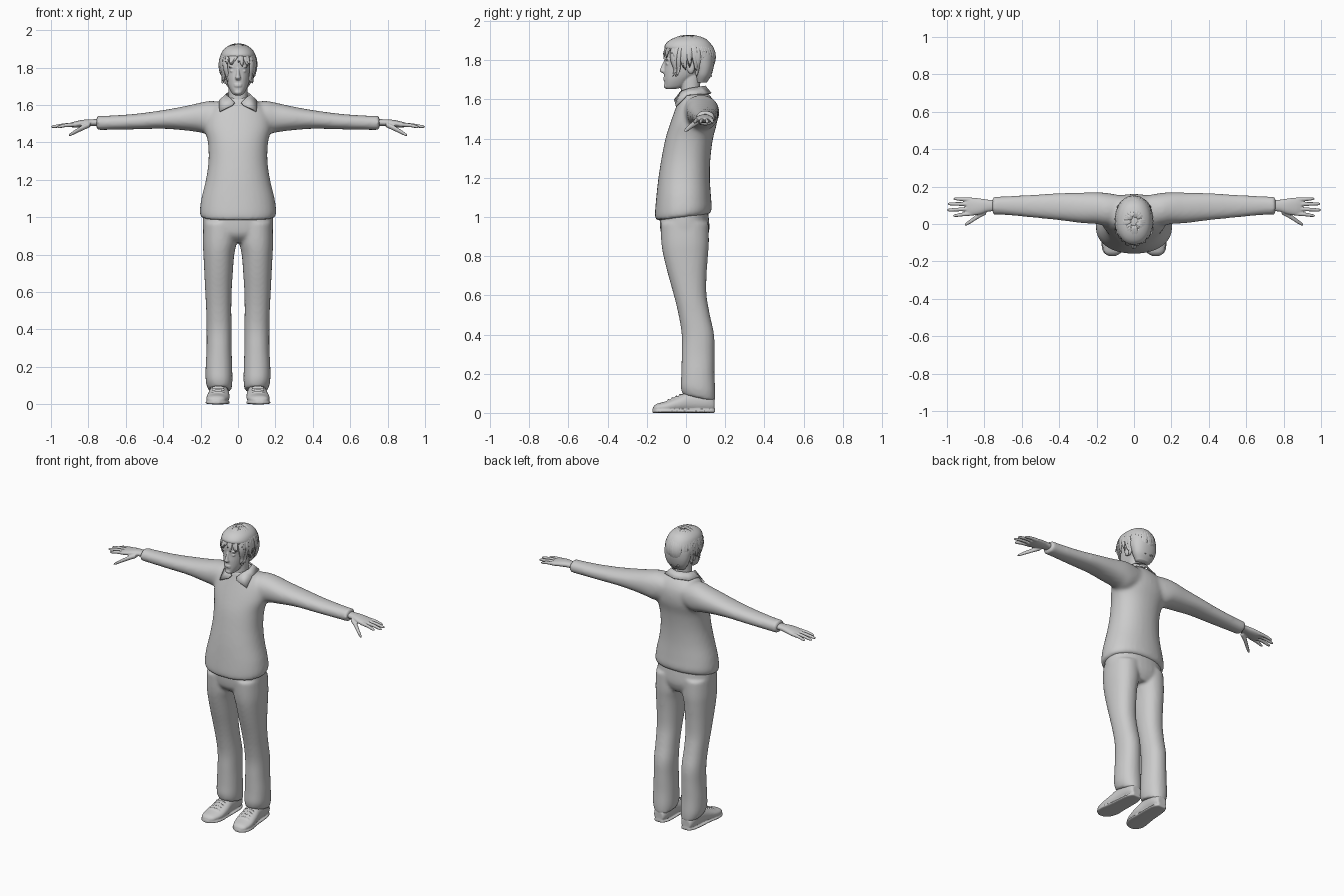
import bpy, bmesh, math, random
from mathutils import Vector, Matrix

if "Cube" in bpy.data.objects:
    bpy.data.objects.remove(bpy.data.objects["Cube"])
random.seed(4)

grey = bpy.data.materials.new("plain grey")
grey.use_nodes = True
grey.diffuse_color = (0.6, 0.6, 0.6, 1)
grey.node_tree.nodes["Principled BSDF"].inputs["Base Color"].default_value = (0.6, 0.6, 0.6, 1)


def skin_rings(bm, rings):
    """Bridge equal rings of points and cap both ends."""
    rows = [[bm.verts.new(p) for p in ring] for ring in rings]
    n = len(rows[0])
    for low, high in zip(rows, rows[1:]):
        for i in range(n):
            j = (i + 1) % n
            bm.faces.new((low[i], low[j], high[j], high[i]))
    bm.faces.new(rows[0])
    bm.faces.new(rows[-1])


def loft(bm, sections, axis, side=1, power=2.2, steps=5, n=32):
    """Smooth loft. Section: position, a min, a max, b min, b max, optional tilt."""
    secs = [tuple(s) + (0,) * (6 - len(s)) for s in sections]
    smooth = []
    for k in range(len(secs) - 1):
        p0, p1, p2, p3 = secs[max(k - 1, 0)], secs[k], secs[k + 1], secs[min(k + 2, len(secs) - 1)]
        for i in range(steps):
            t = i / steps
            smooth.append([0.5 * (2 * b + (c - a) * t + (2 * a - 5 * b + 4 * c - d) * t * t
                                  + (3 * b - a - 3 * c + d) * t ** 3)
                           for a, b, c, d in zip(p0, p1, p2, p3)])
    smooth.append(secs[-1])
    rings = []
    for t, a0, a1, b0, b1, tilt in smooth:
        ring = []
        for i in range(n):
            ang = math.tau * i / n
            c, s = math.cos(ang), math.sin(ang)
            a = (a0 + a1) / 2 + (a1 - a0) / 2 * math.copysign(abs(c) ** (2 / power), c)
            b = (b0 + b1) / 2 + (b1 - b0) / 2 * math.copysign(abs(s) ** (2 / power), s)
            pos = t + tilt * b
            x, y, z = ((pos, a, b), (a, pos, b), (a, b, pos))[axis]
            ring.append((x * side, y, z))
        rings.append(ring)
    skin_rings(bm, rings)


def column(bm, rows):
    """Symmetric loft going up. Row: height, half width, front, back, optional tilt."""
    loft(bm, [(z, -w, w, *rest) for z, w, *rest in rows], 2)


def ball(bm, loc, size):
    bmesh.ops.create_uvsphere(bm, u_segments=20, v_segments=12, radius=1,
                              matrix=Matrix.Translation(loc) @ Matrix.Diagonal((*size, 1)))


def finish(name, bm, voxel=0, relax=4):
    bmesh.ops.recalc_face_normals(bm, faces=bm.faces)
    mesh = bpy.data.meshes.new(name)
    bm.to_mesh(mesh)
    bm.free()
    for poly in mesh.polygons:
        poly.use_smooth = True
    obj = bpy.data.objects.new(name, mesh)
    bpy.context.collection.objects.link(obj)
    mesh.materials.append(grey)
    if voxel:
        fuse = obj.modifiers.new("fuse", "REMESH")
        fuse.mode = "VOXEL"
        fuse.voxel_size = voxel
        fuse.use_smooth_shade = True
        soft = obj.modifiers.new("soften", "SMOOTH")
        soft.iterations = relax
    return obj


# Shirt: torso and sleeves fused together
bm = bmesh.new()
column(bm, [(1.0, .197, -.155, .122, .12), (1.03, .205, -.159, .132, .1), (1.1, .196, -.152, .128),
            (1.2, .172, -.141, .122), (1.3, .158, -.125, .125), (1.4, .161, -.105, .138),
            (1.48, .18, -.08, .158), (1.55, .17, -.055, .158), (1.6, .13, -.037, .138),
            (1.64, .07, -.025, .1)])
for side in (1, -1):
    loft(bm, [(.05, .01, .15, 1.47, 1.61), (.14, -.01, .165, 1.44, 1.622), (.2, .0, .17, 1.453, 1.613),
              (.28, .005, .168, 1.464, 1.595), (.4, .02, .165, 1.473, 1.573), (.55, .035, .156, 1.47, 1.553),
              (.7, .049, .148, 1.467, 1.543), (.757, .049, .148, 1.466, 1.543)], 0, side)
finish("shirt", bm, .01, 10)

# Trousers: hips and two legs
bm = bmesh.new()
column(bm, [(.865, .1, -.08, .09), (.9, .17, -.12, .11), (.95, .188, -.133, .12), (1.05, .185, -.135, .11)])
for side in (1, -1):
    loft(bm, [(.09, .036, .158, -.018, .148, -.22), (.13, .03, .172, -.027, .15, -.15),
              (.2, .031, .173, -.024, .145), (.3, .034, .168, -.022, .145), (.4, .034, .168, -.022, .143),
              (.5, .036, .17, -.038, .122), (.6, .034, .175, -.062, .105), (.7, .028, .18, -.09, .105),
              (.8, .02, .185, -.115, .112), (.87, .006, .188, -.126, .117), (.97, .0, .185, -.13, .115)],
         2, side)
finish("trousers", bm, .009, 6)

for side, label in ((1, "left"), (-1, "right")):
    # Shoe with sole and laces
    bm = bmesh.new()
    loft(bm, [(-.168, .095, .138, .012, .03), (-.15, .07, .16, .004, .046), (-.1, .05, .17, .002, .06),
              (-.04, .045, .163, .002, .085), (.02, .05, .153, .002, .11), (.1, .05, .147, .002, .11),
              (.135, .06, .138, .005, .09), (.146, .07, .128, .01, .07)], 1, side)
    loft(bm, [(-.172, .1, .133, 0, .018), (-.15, .065, .165, 0, .018), (-.1, .045, .175, 0, .018),
              (-.03, .045, .163, 0, .018), (.1, .047, .15, 0, .018), (.148, .07, .128, 0, .018)],
         1, side, power=3)
    for i in range(4):
        ball(bm, (side * .106, -.09 + .02 * i, .065 + .0095 * i), (.034, .005, .006))
    finish(label + "_shoe", bm, .005, 2)

    # Hand: palm, four fingers and thumb
    bm = bmesh.new()
    loft(bm, [(.72, .07, .128, 1.488, 1.525), (.78, .066, .13, 1.488, 1.524), (.82, .053, .136, 1.484, 1.522),
              (.865, .045, .141, 1.48, 1.514), (.895, .05, .137, 1.482, 1.505)], 0, side)
    for y0, y1, tip in ((.056, .045, .968), (.081, .075, 1), (.106, .108, .996), (.13, .135, .965)):
        mid = (.87 + tip) / 2
        loft(bm, [(.865, y0 - .011, y0 + .011, 1.484, 1.508),
                  (mid, (y0 + y1) / 2 - .01, (y0 + y1) / 2 + .01, 1.482, 1.502),
                  (tip - .012, y1 - .008, y1 + .008, 1.476, 1.492),
                  (tip, y1 - .003, y1 + .003, 1.48, 1.486)], 0, side, n=12)
    loft(bm, [(.79, .05, .085, 1.482, 1.51), (.83, .03, .06, 1.464, 1.492), (.865, .008, .033, 1.448, 1.472),
              (.893, -.008, .012, 1.435, 1.453), (.905, -.009, .0, 1.434, 1.443)], 0, side, n=12)
    finish(label + "_hand", bm, .004, 3)

# Head with neck and features
bm = bmesh.new()
column(bm, [(1.652, .018, -.098, -.06), (1.665, .034, -.108, -.01), (1.7, .052, -.111, .03),
            (1.74, .064, -.112, .09), (1.78, .07, -.109, .12), (1.83, .073, -.11, .13),
            (1.87, .068, -.095, .125), (1.9, .05, -.06, .1), (1.915, .02, -.02, .06)])
column(bm, [(1.57, .056, -.025, .09), (1.62, .052, -.026, .085), (1.66, .05, -.025, .072),
            (1.74, .05, -.03, .08)])
column(bm, [(1.733, .011, -.12, -.09), (1.745, .016, -.134, -.09), (1.755, .012, -.132, -.09),
            (1.78, .008, -.121, -.09), (1.805, .006, -.11, -.09)])
for z in (1.701, 1.71):
    ball(bm, (0, -.106, z), (.022, .011, .005))
ball(bm, (0, -.1, 1.668), (.02, .014, .013))
for side in (1, -1):
    ball(bm, (side * .03, -.094, 1.782), (.014, .01, .007))
    ball(bm, (side * .032, -.095, 1.803), (.02, .011, .005))
    ball(bm, (side * .074, .025, 1.762), (.013, .02, .032))
finish("head", bm, .004, 2)

# Hair: a cap with overlapping tapered locks
bm = bmesh.new()
column(bm, [(1.685, .045, .05, .105), (1.72, .07, .045, .128), (1.76, .083, .035, .14),
            (1.8, .09, .0, .145), (1.83, .094, -.06, .146), (1.86, .094, -.108, .14),
            (1.89, .082, -.098, .122), (1.912, .057, -.065, .095), (1.926, .02, -.015, .05)])
finish("hair_cap", bm)

bm = bmesh.new()
centre = Vector((0, .016, 1.817))


def on_scalp(turn, drop, flare=0):
    reach = math.sin(drop) if drop < math.pi / 2 else max(math.sin(drop), .84)
    reach += flare
    return centre + Vector((.097 * reach * math.sin(turn), -.13 * reach * math.cos(turn), .11 * math.cos(drop)))


locks = 54
for k in range(locks):
    turn = math.tau * (k + random.uniform(-.3, .3)) / locks
    away = abs((turn + math.pi) % math.tau - math.pi)
    end = 88 if away < .75 else 148 if away < 1.25 else 122 if away < 1.85 else 152
    end = math.radians(end + random.uniform(-9, 9))
    start = math.radians(random.uniform(8, 30))
    swirl, flick = random.uniform(-.25, .25), random.uniform(0, .12)
    rings = []
    for i in range(11):
        t = i / 10
        a, d = turn + swirl * t * t, start + (end - start) * t
        p = on_scalp(a, d, flick * t ** 4)
        along = (on_scalp(a, d + .05) - p).normalized()
        out = (p - centre).normalized()
        across = along.cross(out).normalized()
        out = across.cross(along)
        wide = .017 * math.sin(math.pi * (.12 + .86 * t)) ** .7
        rings.append([p + across * wide * math.cos(math.tau * j / 8) + out * wide * .4 * math.sin(math.tau * j / 8)
                      for j in range(8)])
    skin_rings(bm, rings)
finish("hair_locks", bm)

# Collar: folded band with two front points
bm = bmesh.new()
half = [((.018, -.042, 1.612), (.03, -.058, 1.598)), ((.045, -.025, 1.64), (.098, -.05, 1.565)),
        ((.064, .02, 1.655), (.1, .005, 1.622)), ((.055, .07, 1.663), (.088, .095, 1.628))]
back = [((0, .097, 1.667), (0, .127, 1.63))]
flip = [tuple((-x, y, z) for x, y, z in pair) for pair in reversed(half)]
rows = [[bm.verts.new(p) for p in pair] for pair in half + back + flip]
for a, b in zip(rows, rows[1:]):
    bm.faces.new((a[0], a[1], b[1], b[0]))
collar = finish("collar", bm)
thick = collar.modifiers.new("thickness", "SOLIDIFY")
thick.thickness = .008
thick.offset = 0
